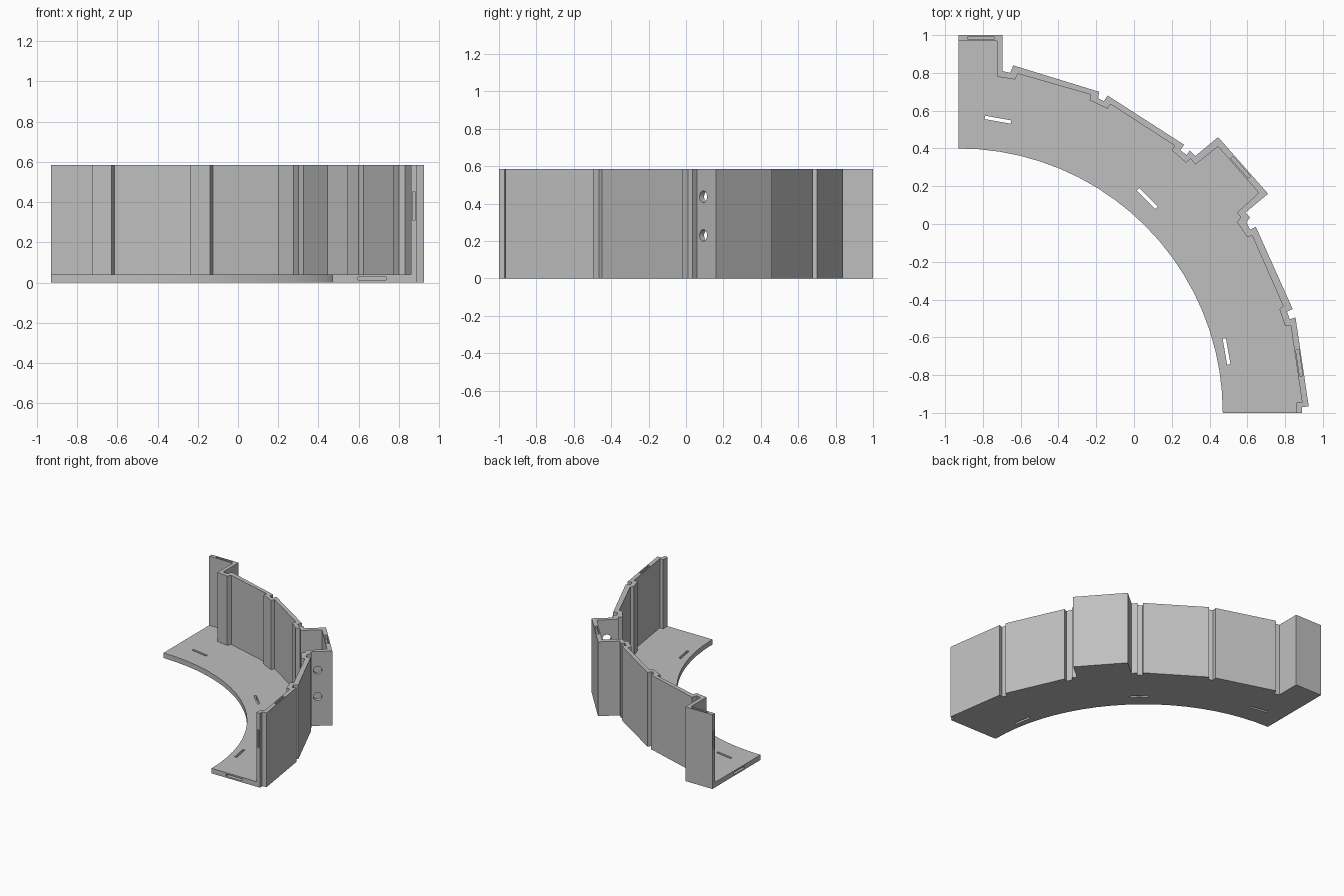
import bpy, bmesh, math
from mathutils import Matrix, Vector

cube = bpy.data.objects.get("Cube")
if cube:
    bpy.data.objects.remove(cube, do_unlink=True)

HEIGHT, FLOOR, RADIUS = 0.585, 0.04, 1.4
CENTRE = Vector((-0.93, -1.0))

grey = bpy.data.materials.new("matte grey")
grey.use_nodes = True
colour = (0.52, 0.52, 0.52, 1)
grey.diffuse_color = colour
grey.node_tree.nodes["Principled BSDF"].inputs["Base Color"].default_value = colour


def make_object(name, bm):
    bmesh.ops.recalc_face_normals(bm, faces=bm.faces)
    mesh = bpy.data.meshes.new(name)
    bm.to_mesh(mesh)
    bm.free()
    mesh.materials.append(grey)
    obj = bpy.data.objects.new(name, mesh)
    bpy.context.collection.objects.link(obj)
    return obj


def prism(name, outline, z0, z1):
    bm = bmesh.new()
    face = bm.faces.new([bm.verts.new((x, y, z0)) for x, y in outline])
    new = bmesh.ops.extrude_face_region(bm, geom=[face])["geom"]
    bmesh.ops.translate(bm, vec=(0, 0, z1 - z0),
                        verts=[v for v in new if isinstance(v, bmesh.types.BMVert)])
    return make_object(name, bm)


def add_box(bm, centre, size, turn=0):
    matrix = (Matrix.Translation(centre) @ Matrix.Rotation(math.radians(turn), 4, "Z")
              @ Matrix.Diagonal((*size, 1)))
    bmesh.ops.create_cube(bm, size=1, matrix=matrix)


def cut(target, cutter):
    cutter.hide_render = True
    mod = target.modifiers.new("cut", "BOOLEAN")
    mod.operation, mod.solver, mod.object = "DIFFERENCE", "EXACT", cutter
    bpy.context.view_layer.objects.active = target
    bpy.ops.object.modifier_apply(modifier=mod.name)
    bpy.data.objects.remove(cutter, do_unlink=True)


# Outer face of the wall, with its notches and projecting bay
outer = [(-.93, 1), (-.695, 1), (-.695, .81), (-.655, .80), (-.64, .84),
         (-.185, .70), (-.19, .665), (-.16, .65), (-.14, .68),
         (.265, .42), (.245, .39), (.28, .365), (.295, .39), (.325, .36),
         (.445, .46), (.71, .16), (.59, .06), (.615, .035), (.595, .01),
         (.615, -.03), (.645, -.015), (.84, -.45), (.81, -.465),
         (.825, -.505), (.855, -.495), (.925, -.965), (.89, -.97), (.89, -1)]

# Inner face of the wall
inner = [(-.725, .97), (-.725, .78), (-.63, .765), (-.615, .795),
         (-.23, .685), (-.235, .655), (-.14, .61), (-.125, .635),
         (.215, .415), (.20, .39), (.275, .325), (.30, .345), (.325, .315),
         (.445, .41), (.66, .165), (.545, .06), (.565, .035), (.545, .01),
         (.60, -.07), (.625, -.06), (.79, -.435), (.77, -.45),
         (.80, -.54), (.83, -.54), (.89, -.945), (.86, -.945)]

# Curved inner rim of the floor
STEPS = 20
rim = [CENTRE + RADIUS * Vector((math.cos(a), math.sin(a)))
       for a in (math.pi / 2 * i / STEPS for i in range(STEPS + 1))]

# Solid block, hollowed above the floor to leave the wall
shell = prism("curved_wall_and_floor", outer + [tuple(p) for p in rim], 0, HEIGHT)
room = [(-1.2, .97)] + inner + [(.86, -1.2), (-1.2, -1.2)]
cut(shell, prism("room_cutter", room, FLOOR, HEIGHT + .2))

# Slots through the floor, in the wall top and in the two ends
LONG, THIN, DEEP = .14, .018, .06
bm = bmesh.new()
for x, y, turn in ((-.72, .552, -10), (.07, .135, -45), (.49, -.675, -80)):
    add_box(bm, (x, y, 0), (LONG, THIN, .2), turn)
for x, y, turn in ((-.81, .985, 0), (.564, .30, -48.5), (.875, -.735, -81.5)):
    add_box(bm, (x, y, HEIGHT), (LONG, THIN * .9, DEEP), turn)
add_box(bm, (.875, -1, .38), (THIN * .9, DEEP, LONG))
add_box(bm, (-.93, .985, .38), (DEEP, THIN * .9, LONG))
add_box(bm, (.667, -1, FLOOR / 2), (LONG, DEEP, THIN * .9))
add_box(bm, (-.93, .667, FLOOR / 2), (DEEP, LONG, THIN * .9))
cut(shell, make_object("slot_cutter", bm))

# Two round holes through the side of the bay
bm = bmesh.new()
side = Vector((.64, -.77, 0)).to_track_quat("Z", "Y").to_matrix().to_4x4()
for z in (.23, .437):
    bmesh.ops.create_cone(bm, cap_ends=True, segments=24, radius1=.031, radius2=.031,
                          depth=.12, matrix=Matrix.Translation((.615, .11, z)) @ side)
cut(shell, make_object("hole_cutter", bm))

# Soft shading on the rim and holes, crisp corners elsewhere
bpy.ops.object.select_all(action="DESELECT")
shell.select_set(True)
bpy.context.view_layer.objects.active = shell
bpy.ops.object.shade_smooth_by_angle(angle=math.radians(20))
